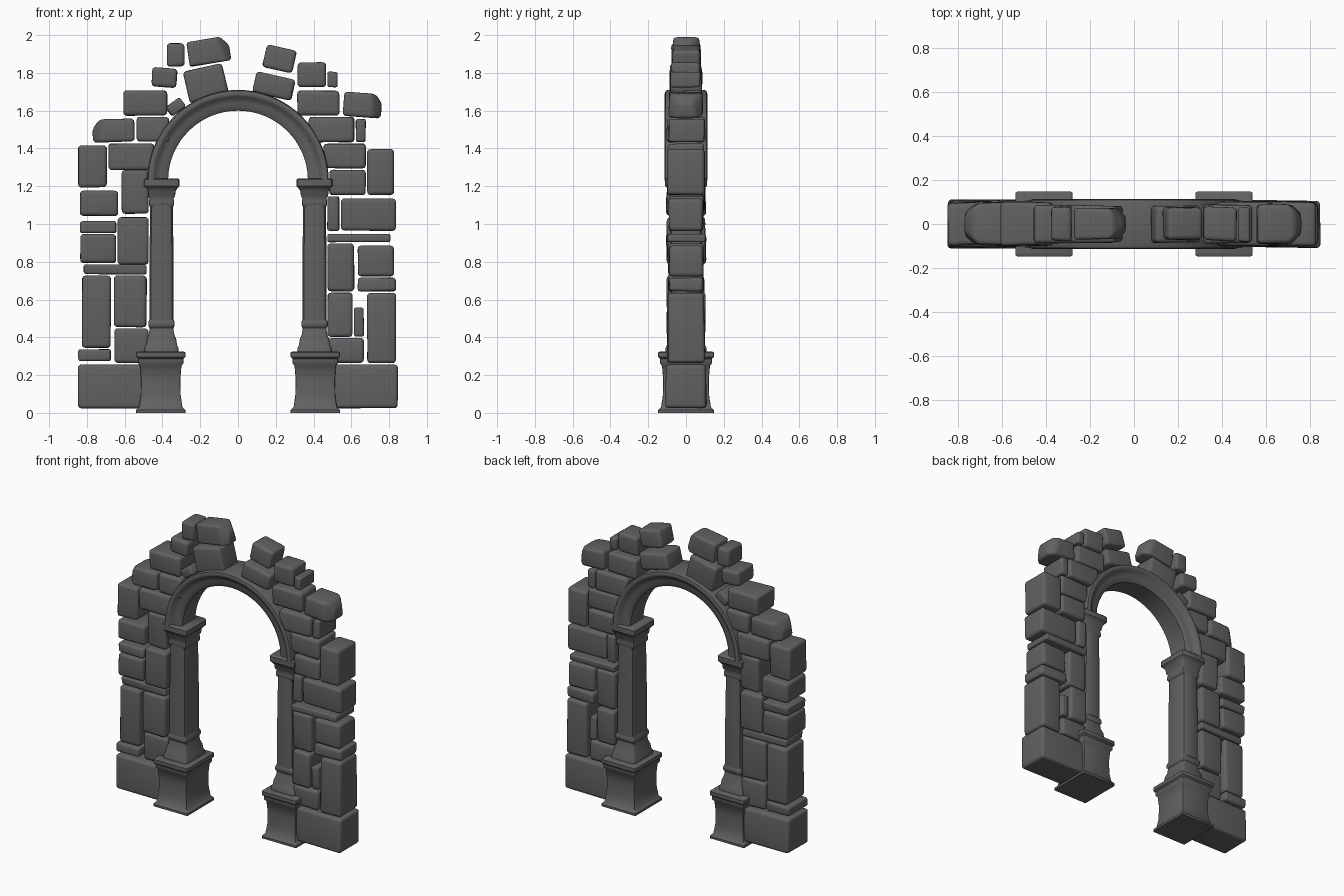
import bpy, bmesh, math, random
from mathutils import Matrix, Vector

random.seed(4)
cube = bpy.data.objects.get("Cube")
if cube:
    bpy.data.objects.remove(cube, do_unlink=True)

stone_grey = bpy.data.materials.new("stone grey")
stone_grey.use_nodes = True
grey = (0.12, 0.12, 0.12, 1)
stone_grey.diffuse_color = grey
stone_grey.node_tree.nodes["Principled BSDF"].inputs["Base Color"].default_value = grey


def finish(name, bm, angle):
    """Turn a bmesh into a named, smooth shaded object."""
    bmesh.ops.recalc_face_normals(bm, faces=bm.faces)
    mesh = bpy.data.meshes.new(name)
    bm.to_mesh(mesh)
    bm.free()
    mesh.materials.append(stone_grey)
    obj = bpy.data.objects.new(name, mesh)
    bpy.context.collection.objects.link(obj)
    bpy.ops.object.select_all(action="DESELECT")
    obj.select_set(True)
    bpy.context.view_layer.objects.active = obj
    bpy.ops.object.shade_smooth_by_angle(angle=math.radians(angle))
    return obj


def chop(bm, point, normal):
    """Cut away everything beyond a plane and close the hole."""
    geom = bm.verts[:] + bm.edges[:] + bm.faces[:]
    cut = bmesh.ops.bisect_plane(bm, geom=geom, dist=0.0001, plane_co=point,
                                 plane_no=normal, clear_outer=True)
    edges = [e for e in cut["geom_cut"] if isinstance(e, bmesh.types.BMEdge)]
    bmesh.ops.contextual_create(bm, geom=edges)


def stone(name, x, z, width, height, depth, tilt=0, broken=0):
    """Worn block; broken is the x direction of a crumbled end."""
    bm = bmesh.new()
    bmesh.ops.create_cube(bm, size=1)
    size = Vector((width - 0.004, depth, height - 0.004))
    for v in bm.verts:
        v.co = v.co * size
        v.co.y += random.uniform(-0.006, 0.006)
        v.co.x -= math.copysign(random.uniform(0, 0.004), v.co.x)
        v.co.z -= math.copysign(random.uniform(0, 0.004), v.co.z)
    if broken:
        # crumbled upper corner and rounded plan
        chop(bm, Vector((broken * width * 0.36, 0, height * 0.36)), Vector((broken, 0, 0.8)))
        for side in (-1, 1):
            chop(bm, Vector((broken * width * 0.36, side * depth * 0.36, 0)),
                 Vector((broken, side, 0.2)))
    bmesh.ops.bevel(bm, geom=bm.edges[:], offset=min(0.02, 0.2 * min(width, height)),
                    segments=3, profile=0.55, affect="EDGES", clamp_overlap=True)
    bm.transform(Matrix.Translation((x, 0, z)) @ Matrix.Rotation(-math.radians(tilt), 4, "Y"))
    finish(name, bm, 50)


def wall(name, stones):
    """Lay upright stones given in hundredths: left, right, bottom, top."""
    for i, (a, b, low, high) in enumerate(stones):
        depth = 0.215 if low < 10 else random.uniform(0.175, 0.21)
        if low > 165:
            depth = 0.155
        stone(f"{name}_{i + 1}", (a + b) / 200, (low + high) / 200,
              (b - a) / 100, (high - low) / 100, depth)


# Coursed stones on either side of the opening
wall("right_wall_stone", [
    (-85, -46, 2, 26), (-85, -67, 27, 34), (-83, -67, 34, 73), (-66, -47, 26, 45),
    (-66, -48, 45, 73), (-82, -48, 73, 79), (-84, -64, 79, 95), (-84, -64, 95, 102),
    (-64, -47, 78, 104), (-84, -63, 104, 118), (-62, -47, 105, 129), (-85, -69, 119, 142),
    (-69, -44, 128, 143), (-54, -36, 143, 157), (-61, -37, 157, 171), (-38, -28, 183, 196)])
wall("left_wall_stone", [
    (46, 85, 2, 26), (47, 67, 26, 40), (68, 84, 26, 64), (47, 61, 40, 64), (61, 67, 40, 56),
    (63, 84, 64, 72), (47, 62, 64, 90), (63, 83, 72, 89), (47, 81, 90, 95), (54, 84, 96, 114),
    (47, 54, 96, 115), (48, 68, 115, 129), (68, 83, 115, 140), (45, 68, 129, 143),
    (37, 62, 143, 157), (62, 68, 143, 156), (31, 54, 157, 171), (31, 47, 172, 186),
    (47, 53, 172, 181)])

# Loose, tilted and crumbled stones along the ruined top
stone("right_crumbled_stone", -0.66, 1.495, 0.23, 0.13, 0.19, 2, -1)
stone("right_ledge_stone", -0.39, 1.775, 0.14, 0.11, 0.165, -4)
stone("right_wedge_stone", -0.33, 1.62, 0.1, 0.07, 0.17, 38)
stone("right_crown_stone", -0.17, 1.745, 0.22, 0.18, 0.165, 13)
stone("right_top_stone", -0.155, 1.915, 0.23, 0.14, 0.145, 9, 1)
stone("left_crumbled_stone", 0.66, 1.63, 0.21, 0.135, 0.18, -4, 1)
stone("left_crown_stone", 0.19, 1.73, 0.22, 0.12, 0.165, -13)
stone("left_top_stone", 0.22, 1.875, 0.17, 0.13, 0.145, -13)


def arch():
    """Sweep a moulded section half a turn over the opening."""
    half = [(0.37, 0.07), (0.385, 0.082), (0.41, 0.084), (0.435, 0.092),
            (0.445, 0.108), (0.46, 0.113), (0.475, 0.108), (0.48, 0.095)]
    section = half + [(r, -y) for r, y in reversed(half)]
    bm = bmesh.new()
    rings = []
    steps = 32
    for i in range(steps + 1):
        a = math.pi * i / steps
        rings.append([bm.verts.new((r * math.cos(a), y, 1.23 + r * math.sin(a)))
                      for r, y in section])
    loft(bm, rings)
    finish("arch_moulding", bm, 45)


def loft(bm, rings):
    """Skin closed rings and cap both ends."""
    count = len(rings[0])
    for low, high in zip(rings, rings[1:]):
        for k in range(count):
            n = (k + 1) % count
            bm.faces.new((low[k], low[n], high[n], high[k]))
    bm.faces.new(rings[0])
    bm.faces.new(rings[-1])


def pillar_part(name, x, profile, extra, corner):
    """Stack chamfered rectangles: profile holds height and half width."""
    bm = bmesh.new()
    rings = []
    for z, w in profile:
        d = w + extra
        c = corner * w
        outline = [(w, c - d), (w, d - c), (w - c * 0.3, d - c * 0.3), (w - c, d),
                   (c - w, d), (c * 0.3 - w, d - c * 0.3), (-w, d - c), (-w, c - d),
                   (c * 0.3 - w, c * 0.3 - d), (c - w, -d), (w - c, -d),
                   (w - c * 0.3, c * 0.3 - d)]
        rings.append([bm.verts.new((x + px, py, z)) for px, py in outline])
    loft(bm, rings)
    finish(name, bm, 40)


plinth = [(0, 0.13), (0.015, 0.13), (0.03, 0.115), (0.09, 0.106), (0.18, 0.104),
          (0.25, 0.11), (0.262, 0.12), (0.285, 0.12), (0.295, 0.13), (0.32, 0.13),
          (0.326, 0.12)]
base = [(0.32, 0.09), (0.345, 0.09), (0.36, 0.082), (0.39, 0.078), (0.42, 0.066),
        (0.45, 0.063), (0.46, 0.07), (0.48, 0.07), (0.495, 0.063)]
shaft = [(0.49, 0.064), (0.8, 0.064), (1.1, 0.06)]
capital = [(1.09, 0.06), (1.1, 0.067), (1.12, 0.067), (1.135, 0.064), (1.15, 0.072),
           (1.175, 0.075), (1.19, 0.085), (1.2, 0.095), (1.235, 0.095), (1.242, 0.088)]

# Matching pillars under each end of the arch
for side, x in (("left", 0.405), ("right", -0.405)):
    pillar_part(side + "_plinth", x * 1.01, plinth, 0.017, 0.06)
    pillar_part(side + "_pillar_base", x, base, 0.018, 0.2)
    pillar_part(side + "_pillar_shaft", x, shaft, 0.022, 0.45)
    pillar_part(side + "_capital", x, capital, 0.015, 0.15)
arch()
